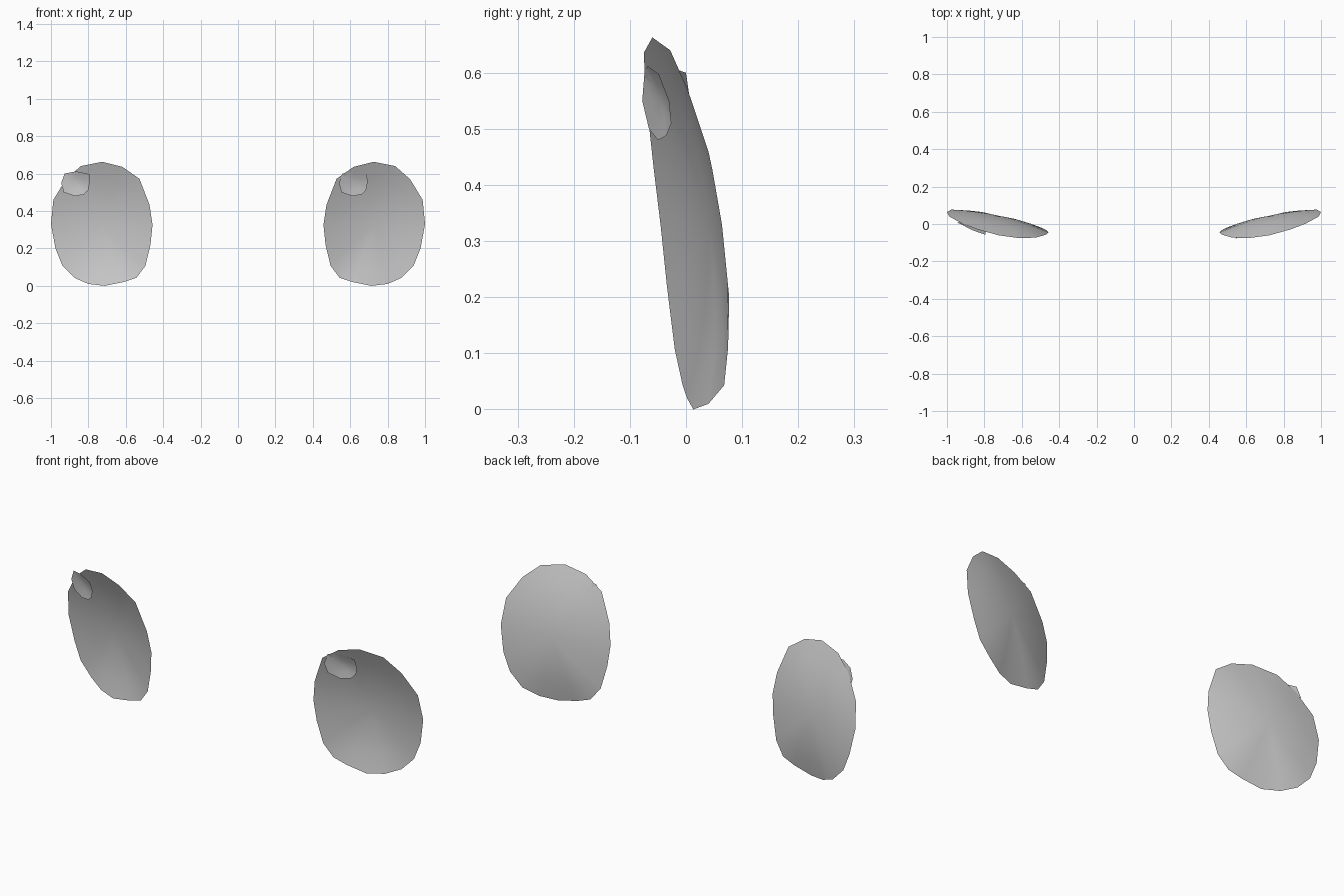
import bpy
import bmesh

if "Cube" in bpy.data.objects:
    bpy.data.objects.remove(bpy.data.objects["Cube"])

grey = bpy.data.materials.new("plain_grey")
grey.diffuse_color = (0.6, 0.6, 0.6, 1)
grey.use_nodes = True
grey.node_tree.nodes["Principled BSDF"].inputs["Base Color"].default_value = grey.diffuse_color


def dish(name, rim, center, slope_x, slope_z, rings):
    """Shallow open dish: a rim outline, curving parabolically to its centre."""
    cx, cy, cz = center
    bm = bmesh.new()
    mid = bm.verts.new(center)
    loops = []
    for i in range(1, rings + 1):
        r = i / rings
        loop = []
        for x, y, z in rim:
            dx, dz = x - cx, z - cz
            tilt = slope_x * dx + slope_z * dz
            bend = y - cy - tilt
            loop.append(bm.verts.new((cx + dx * r, cy + tilt * r + bend * r * r, cz + dz * r)))
        loops.append(loop)
    n = len(rim)
    for k in range(n):
        j = (k + 1) % n
        bm.faces.new((mid, loops[0][k], loops[0][j]))
        for a, b in zip(loops, loops[1:]):
            bm.faces.new((a[k], b[k], b[j], a[j]))
    bmesh.ops.recalc_face_normals(bm, faces=bm.faces)
    for f in bm.faces:
        f.smooth = True
    me = bpy.data.meshes.new(name)
    bm.to_mesh(me)
    bm.free()
    me.materials.append(grey)
    ob = bpy.data.objects.new(name, me)
    bpy.context.collection.objects.link(ob)
    return ob


# Eye outline, clockwise from the top
eye_rim = [
    (.725, -.06, .663), (.84, -.028, .64), (.92, .003, .57), (.987, .04, .46),
    (1.0, .064, .33), (.976, .077, .2), (.94, .075, .11), (.875, .068, .043),
    (.80, .04, .01), (.714, .013, 0), (.612, .002, .02), (.543, -.006, .043),
    (.495, -.02, .107), (.468, -.034, .22), (.457, -.045, .326),
    (.473, -.058, .433), (.527, -.073, .572), (.618, -.075, .636)]

# Eyes, mirrored across x
for side, s in (("right", 1), ("left", -1)):
    dish(side + "_eye", [(s * x, y, z) for x, y, z in eye_rim],
         (s * .73, .04, .33), s * .2, -.11, 4)

# Eye highlights: same outline on both eyes, turned to follow each eye
spot_rim = [
    (.54, -.078, .55), (.558, -.074, .6), (.62, -.068, .612), (.69, -.048, .597),
    (.692, -.03, .55), (.684, -.026, .51), (.66, -.035, .488), (.612, -.05, .48),
    (.553, -.066, .5)]
dish("right_highlight", spot_rim, (.62, -.046, .55), .33, -.1, 2)
left_rim = [(x - 1.485, -.014 - .3 * (x - .615) + (y + .052 - .33 * (x - .615)), z)
            for x, y, z in spot_rim]
dish("left_highlight", left_rim, (-.865, -.012, .55), -.3, -.1, 2)
